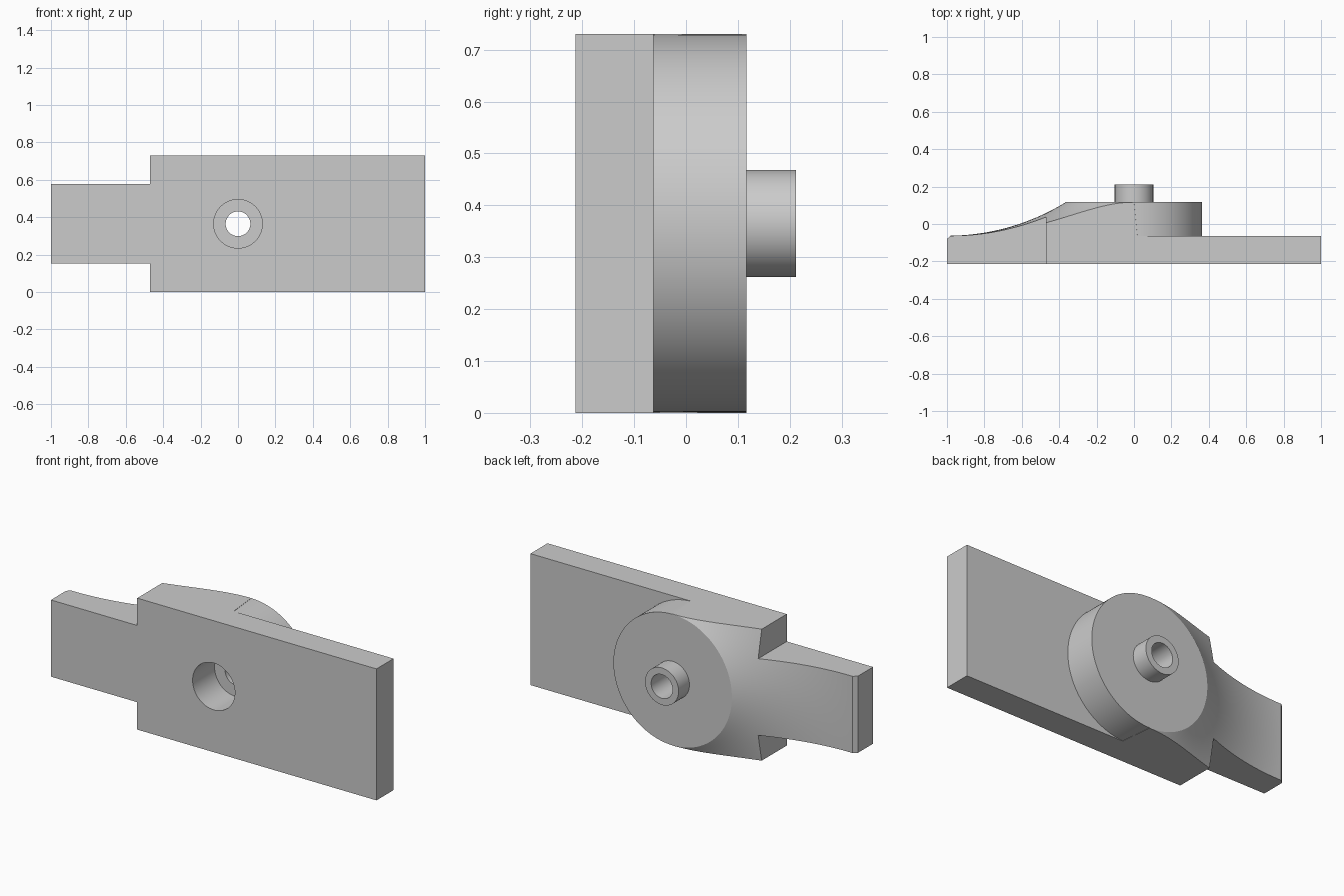
import bpy, bmesh, math
from mathutils import Vector, Matrix

if "Cube" in bpy.data.objects:
    bpy.data.objects.remove(bpy.data.objects["Cube"], do_unlink=True)

FRONT, PLATE, BOSS, PIN = -0.213, -0.063, 0.117, 0.212   # depths along y
MID = 0.365                                              # height of the axis
BOSS_R, FLARE_END, SEGMENTS = 0.364, 1.0, 128

grey = bpy.data.materials.new("light grey")
grey.use_nodes = True
grey.diffuse_color = (0.6, 0.6, 0.6, 1)
grey.node_tree.nodes["Principled BSDF"].inputs["Base Color"].default_value = grey.diffuse_color


def make_object(name, bm):
    bmesh.ops.recalc_face_normals(bm, faces=bm.faces[:])
    mesh = bpy.data.meshes.new(name)
    bm.to_mesh(mesh)
    bm.free()
    mesh.materials.append(grey)
    obj = bpy.data.objects.new(name, mesh)
    bpy.context.collection.objects.link(obj)
    return obj


def cylinder(name, radius, y0, y1):
    bm = bmesh.new()
    place = Matrix.Translation((0, (y0 + y1) / 2, MID)) @ Matrix.Rotation(math.pi / 2, 4, "X")
    bmesh.ops.create_cone(bm, cap_ends=True, segments=64, radius1=radius,
                          radius2=radius, depth=y1 - y0, matrix=place)
    return make_object(name, bm)


def combine(target, tool, operation):
    mod = target.modifiers.new(operation, "BOOLEAN")
    mod.operation, mod.solver, mod.object = operation, "EXACT", tool
    bpy.context.view_layer.objects.active = target
    bpy.ops.object.modifier_apply(modifier=mod.name)
    bpy.data.objects.remove(tool, do_unlink=True)


# Turned form: stepped boss towards +x, concave flare towards -x
rise = BOSS - PLATE
run = FLARE_END - BOSS_R
arc_r = (run ** 2 + rise ** 2) / (2 * rise)


def flare(r):
    if r >= FLARE_END:
        return PLATE
    return PLATE + arc_r - math.sqrt(arc_r ** 2 - (FLARE_END - r) ** 2)


STEPS = 20
radii = [BOSS_R + run * i / STEPS for i in range(STEPS + 1)] + [1.3]
bm = bmesh.new()


def ring(radius, y_right, y_left):
    verts = []
    for i in range(SEGMENTS):
        a = 2 * math.pi * i / SEGMENTS
        y = y_right if math.cos(a) > 1e-6 else y_left
        verts.append(bm.verts.new((radius * math.cos(a), y, MID + radius * math.sin(a))))
    return verts


rings = [ring(BOSS_R, BOSS, BOSS)]
rings += [ring(r, PLATE, flare(r)) for r in radii]
rings.append(ring(radii[-1], -0.4, -0.4))
for a, b in zip(rings, rings[1:]):
    for i in range(SEGMENTS):
        j = (i + 1) % SEGMENTS
        bm.faces.new((a[i], a[j], b[j], b[i]))
bm.faces.new(rings[0])
bm.faces.new(rings[-1])
bmesh.ops.remove_doubles(bm, verts=bm.verts[:], dist=1e-5)
turned = make_object("turned_form", bm)

# Plate outline with the narrower tab, extruded through the full depth
bm = bmesh.new()
half = [(1, 0.365), (-0.47, 0.365), (-0.47, 0.213), (-1, 0.213)]
outline = half + [(x, -z) for x, z in reversed(half)]
face = bm.faces.new([bm.verts.new((x, FRONT, MID + z)) for x, z in outline])
sides = bmesh.ops.extrude_face_region(bm, geom=[face])["geom"]
bmesh.ops.translate(bm, vec=(0, 0.5, 0),
                    verts=[v for v in sides if isinstance(v, bmesh.types.BMVert)])
body = make_object("mounting_plate", bm)
combine(body, turned, "INTERSECT")

# Chamfer on the end of the tab
bm = bmesh.new()
bm.from_mesh(body.data)
cut = bmesh.ops.bisect_plane(bm, geom=bm.verts[:] + bm.edges[:] + bm.faces[:],
                             plane_co=Vector((-0.98, PLATE, MID)),
                             plane_no=Vector((-0.017, 0.02, 0)), clear_outer=True)
bmesh.ops.holes_fill(bm, edges=[e for e in bm.edges if e.is_boundary], sides=0)
bmesh.ops.recalc_face_normals(bm, faces=bm.faces[:])
bm.to_mesh(body.data)
bm.free()

# Hollow pin on the back and counterbored hole from the front
combine(body, cylinder("pin", 0.103, 0.0, PIN), "UNION")
combine(body, cylinder("counterbore", 0.13, -0.3, -0.02), "DIFFERENCE")
combine(body, cylinder("bore", 0.066, -0.1, 0.4), "DIFFERENCE")

bpy.ops.object.select_all(action="DESELECT")
body.select_set(True)
bpy.context.view_layer.objects.active = body
bpy.ops.object.shade_smooth_by_angle(angle=math.radians(30))
